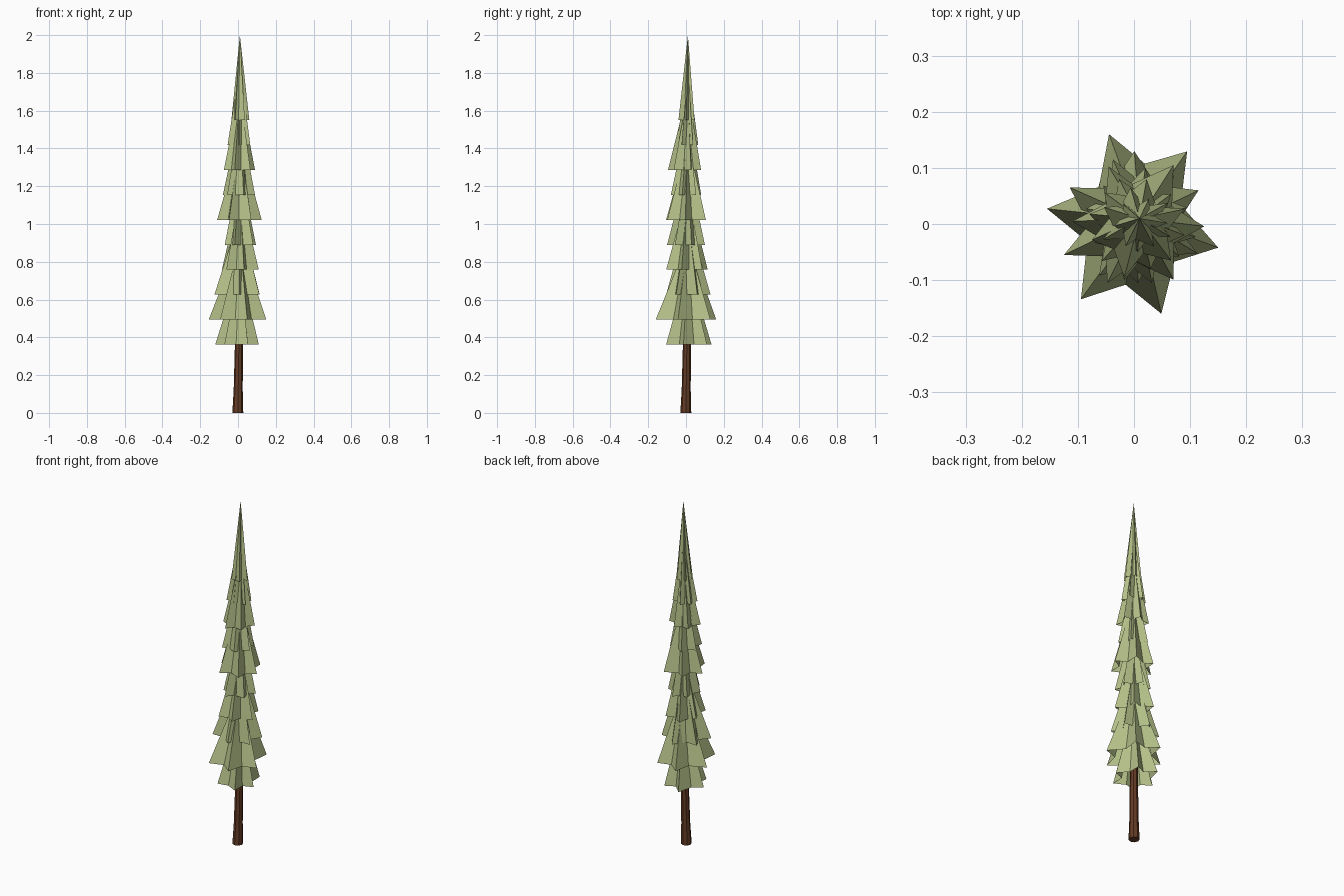
import bpy, bmesh, math, random

random.seed(4)
if "Cube" in bpy.data.objects:
    bpy.data.objects.remove(bpy.data.objects["Cube"])


def material(name, rgb):
    mat = bpy.data.materials.new(name)
    mat.use_nodes = True
    color = (*rgb, 1)
    mat.diffuse_color = color
    mat.node_tree.nodes["Principled BSDF"].inputs["Base Color"].default_value = color
    return mat


def add_object(name, bm, mat):
    mesh = bpy.data.meshes.new(name)
    bm.to_mesh(mesh)
    bm.free()
    mesh.materials.append(mat)
    obj = bpy.data.objects.new(name, mesh)
    bpy.context.collection.objects.link(obj)
    return obj


def fit(values, low, high):
    # stretch the numbers about zero so that they span low to high
    smallest, largest = min(values), max(values)
    return [v * (high / largest if v > 0 else low / smallest) for v in values]


def star_tier(name, base, top, phase, extents, mat):
    # open cone whose rim zigzags between branch tips and valleys
    rim = []
    for i in range(12):
        angle = math.radians(phase + i * 30 + random.uniform(-4, 4))
        radius = random.uniform(0.88, 1) if i % 2 == 0 else random.uniform(0.52, 0.62)
        rim.append((radius * math.cos(angle), radius * math.sin(angle)))
    xs = fit([p[0] for p in rim], extents[0], extents[1])
    ys = fit([p[1] for p in rim], extents[2], extents[3])
    bm = bmesh.new()
    apex = bm.verts.new((TIP, TIP, top))
    ring = [bm.verts.new((x, y, base)) for x, y in zip(xs, ys)]
    for a, b in zip(ring, ring[1:] + ring[:1]):
        bm.faces.new((a, b, apex))
    add_object(name, bm, mat)


TIP = 0.01
needles = material("needle green", (0.46, 0.53, 0.25))
bark = material("bark brown", (0.13, 0.045, 0.018))

# Foliage: phase, then reach to the right, left, front and back
tiers = [
    (55, -0.12, 0.11, -0.105, 0.135),
    (48, -0.155, 0.15, -0.16, 0.16),
    (30, -0.125, 0.115, -0.105, 0.13),
    (50, -0.085, 0.11, -0.105, 0.115),
    (20, -0.07, 0.095, -0.1, 0.1),
    (0, -0.11, 0.125, -0.105, 0.105),
    (45, -0.08, 0.09, -0.08, 0.08),
    (15, -0.075, 0.09, -0.095, 0.08),
    (35, -0.055, 0.065, -0.05, 0.065),
    (5, -0.035, 0.06, -0.04, 0.045),
]
for n, (phase, *extents) in enumerate(tiers):
    base = 0.362 + n * 0.132
    top = 2 if n == len(tiers) - 1 else base + 0.42
    star_tier(f"foliage_tier_{n + 1}", base, top, phase, extents, needles)

# Trunk: tapered, slightly leaning eight-sided post
bm = bmesh.new()
rings = []
for z, radius, shift in ((0, 0.029, -0.001), (0.12, 0.024, 0.001), (0.45, 0.02, 0.006)):
    rings.append([bm.verts.new((shift + radius * math.cos(a), shift + radius * math.sin(a), z))
                  for a in (i * math.tau / 8 for i in range(8))])
for low, high in zip(rings, rings[1:]):
    for i in range(8):
        j = (i + 1) % 8
        bm.faces.new((low[i], low[j], high[j], high[i]))
bm.faces.new(rings[0][::-1])
bm.faces.new(rings[-1])
add_object("trunk", bm, bark)
